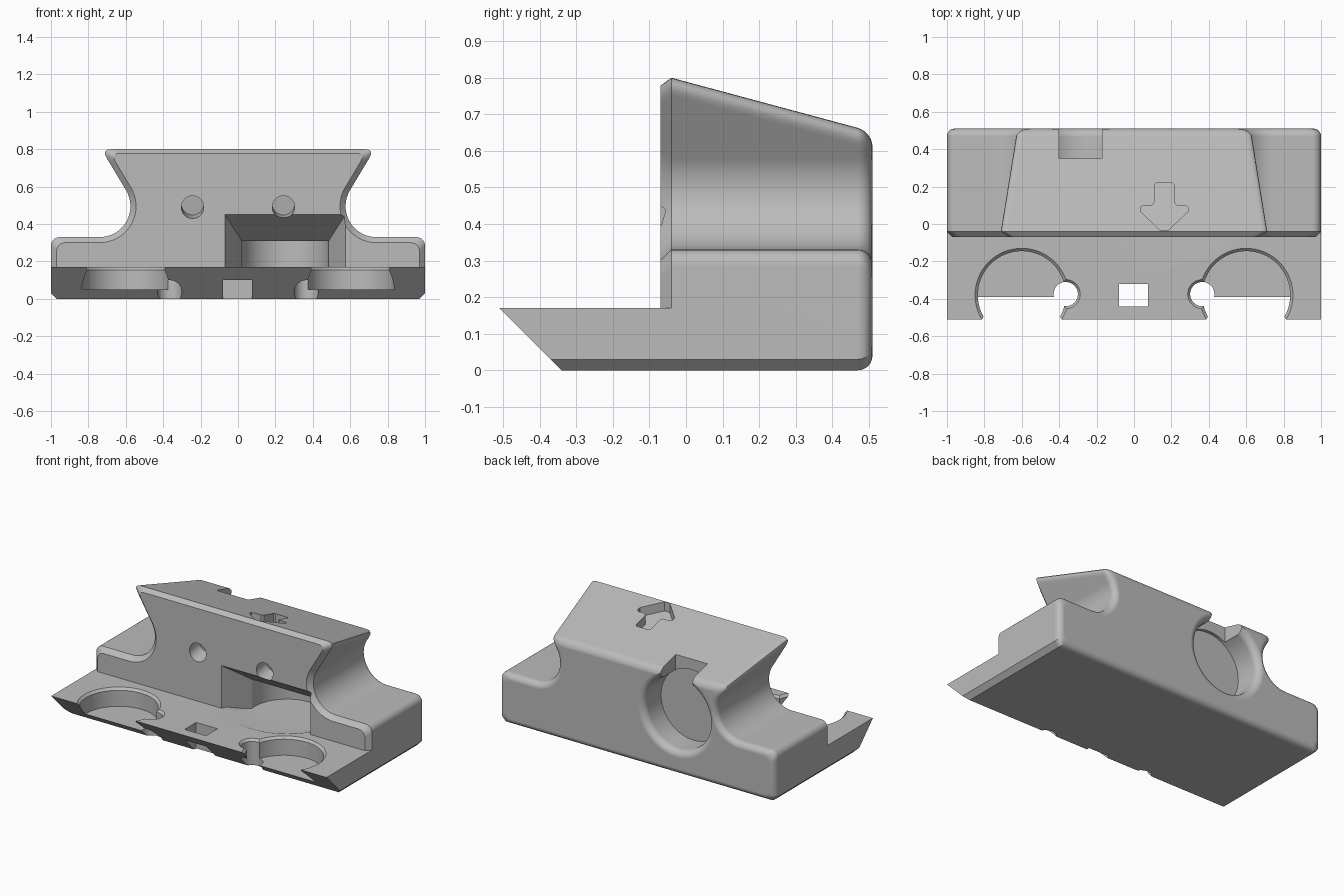
import bpy, bmesh
from math import sin, cos, pi, radians
from mathutils import Matrix, Vector

if "Cube" in bpy.data.objects:
    bpy.data.objects.remove(bpy.data.objects["Cube"], do_unlink=True)

grey = bpy.data.materials.new("plain grey")
grey.use_nodes = True
grey.diffuse_color = (0.5, 0.5, 0.5, 1)
grey.node_tree.nodes["Principled BSDF"].inputs["Base Color"].default_value = (0.5, 0.5, 0.5, 1)


def loft(name, rings):
    """Skin a list of equal-length closed rings and cap both ends."""
    bm = bmesh.new()
    loops = [[bm.verts.new(p) for p in ring] for ring in rings]
    n = len(loops[0])
    for a, b in zip(loops, loops[1:]):
        for i in range(n):
            j = (i + 1) % n
            bm.faces.new((a[i], a[j], b[j], b[i]))
    bm.faces.new(loops[0][::-1])
    bm.faces.new(loops[-1])
    bmesh.ops.recalc_face_normals(bm, faces=bm.faces)
    mesh = bpy.data.meshes.new(name)
    bm.to_mesh(mesh)
    bm.free()
    mesh.materials.append(grey)
    ob = bpy.data.objects.new(name, mesh)
    bpy.context.collection.objects.link(ob)
    return ob


def lathe(name, profile, place, tilt=0.0, steps=64):
    """Round solid from (radius, height) pairs, tilted about x and placed."""
    m = Matrix.Translation(place) @ Matrix.Rotation(radians(tilt), 4, 'X')
    return loft(name, [[m @ Vector((r * cos(2 * pi * i / steps), r * sin(2 * pi * i / steps), h))
                        for i in range(steps)] for r, h in profile])


def box(name, lo, hi):
    return loft(name, [[(x, y, z) for x, y in ((lo[0], lo[1]), (hi[0], lo[1]), (hi[0], hi[1]), (lo[0], hi[1]))]
                       for z in (lo[2], hi[2])])


def combine(target, other, operation):
    mod = target.modifiers.new("combine", 'BOOLEAN')
    mod.operation = operation
    mod.solver = 'EXACT'
    mod.object = other
    bpy.context.view_layer.objects.active = target
    bpy.ops.object.modifier_apply(modifier=mod.name)
    bpy.data.objects.remove(other, do_unlink=True)


def roof(y):
    return 0.80 - 0.269 * (y + 0.04)


def section(y, d):
    """Waisted cross-section at y, shrunk inwards by d."""
    w, shelf, edge = 1 - d, 0.33 - d, 0.045
    cx, cz, r = 0.74, 0.495, 0.165 + d
    half = [(0.97 - d, d), (w, 0.03 + d)]
    half += [(w - edge + edge * cos(a), shelf - edge + edge * sin(a))
             for a in (i * pi / 12 for i in range(7))]
    # concave waist, from the shelf up to the flare
    start, end = 1.5 * pi, pi - radians(31)
    half += [(cx + r * cos(a), cz + r * sin(a))
             for a in (start + (end - start) * i / 16 for i in range(17))]
    # flare and rounded top corner
    x, z = half[-1]
    top = roof(y) - d
    corner = Vector((x + 0.6 * (top - z), top))
    p = corner - Vector((0.6, 1)).normalized() * 0.055
    q = corner - Vector((0.055, 0))
    for i in range(7):
        t = i / 6
        half.append(tuple(p * (1 - t) ** 2 + corner * 2 * t * (1 - t) + q * t * t))
    return [(a, y, b) for a, b in half] + [(-a, y, b) for a, b in reversed(half)]


# Main body: chamfered front, rounded back
back = [(0.47 + 0.04 * sin(a), 0.04 * (1 - cos(a))) for a in (i * pi / 12 for i in range(7))]
body = loft("clamp_body", [section(y, d) for y, d in [(-0.07, 0.03), (-0.04, 0)] + back])

# Front ledge with undercut nose
ledge = loft("front_ledge", [[(x, -0.51, 0.17), (x, -0.34 - b, b), (x, 0.2, b), (x, 0.2, 0.17)]
                             for x, b in ((-1, 0.03), (-0.97, 0), (0.97, 0), (1, 0.03))])
combine(body, ledge, 'UNION')

# Round ledge pockets with small push-out holes, and the front pin holes
for s in (-1, 1):
    pocket = lathe("pocket", [(0.235, 0.05), (0.235, 0.155), (0.25, 0.17), (0.25, 0.2)], (0.6 * s, -0.38, 0))
    combine(body, pocket, 'DIFFERENCE')
    hole = lathe("push_hole", [(0.065, -0.1), (0.065, 0.155), (0.078, 0.17), (0.078, 0.2)],
                 (0.365 * s, -0.375, 0), steps=32)
    combine(body, hole, 'DIFFERENCE')
    pin = lathe("pin_hole", [(0.06, -0.1), (0.06, 0.1)], (0.243 * s, -0.07, 0.49), tilt=-80, steps=32)
    combine(body, pin, 'DIFFERENCE')

combine(body, box("square_hole", (-0.08, -0.44, -0.1), (0.075, -0.32, 0.3)), 'DIFFERENCE')


# Funnel window, round recess and its sloped entry
def funnel(name, floor):
    rings = []
    for y, x0, x1, z in ((-0.3, -0.07, 0.575, 0.45), (-0.07, -0.07, 0.575, 0.45), (0.12, 0.02, 0.485, 0.31)):
        rings.append([(x0, y, floor), (x1, y, floor), (x1, y, z), (x0, y, z)])
    return loft(name, rings)


entry = lathe("recess_entry", [(0.235, 0.12), (0.36, 0.17), (0.36, 0.19)], (0.25, 0.155, 0))
combine(entry, funnel("entry_limit", 0.05), 'INTERSECT')
combine(body, entry, 'DIFFERENCE')
combine(body, funnel("window", 0.17), 'DIFFERENCE')
combine(body, lathe("recess", [(0.235, 0.12), (0.235, 0.31)], (0.25, 0.155, 0)), 'DIFFERENCE')

# Rear bore with a rounded lip, and the slot above it
lip = [(0.235 + 0.045 * (1 - cos(a)), 0.465 + 0.045 * sin(a)) for a in (i * pi / 12 for i in range(7))]
bore = lathe("rear_bore", [(0.235, 0.33)] + lip + [(0.28, 0.6)], (-0.285, 0, 0.39), tilt=-90)
combine(body, bore, 'DIFFERENCE')
combine(body, box("rear_slot", (-0.4, 0.35, 0.45), (-0.17, 0.6, 0.9)), 'DIFFERENCE')

# Arrow recess in the sloping roof
side = [(0.02, -0.035), (0.125, 0.065), (0.128, 0.09), (0.11, 0.1),
        (0.065, 0.1), (0.053, 0.115), (0.053, 0.21), (0.043, 0.22)]
outline = [(0.162 + x, y) for x, y in side] + [(0.162 - x, y) for x, y in reversed(side)]
arrow = loft("arrow", [[(x, y, roof(y) - 0.06) for x, y in outline], [(x, y, 0.95) for x, y in outline]])
combine(body, arrow, 'DIFFERENCE')

# Smooth shading with sharp edges kept
bpy.ops.object.select_all(action='DESELECT')
body.select_set(True)
bpy.context.view_layer.objects.active = body
bpy.ops.object.shade_smooth_by_angle(angle=radians(28))
weighted = body.modifiers.new("even_normals", 'WEIGHTED_NORMAL')
weighted.keep_sharp = True
